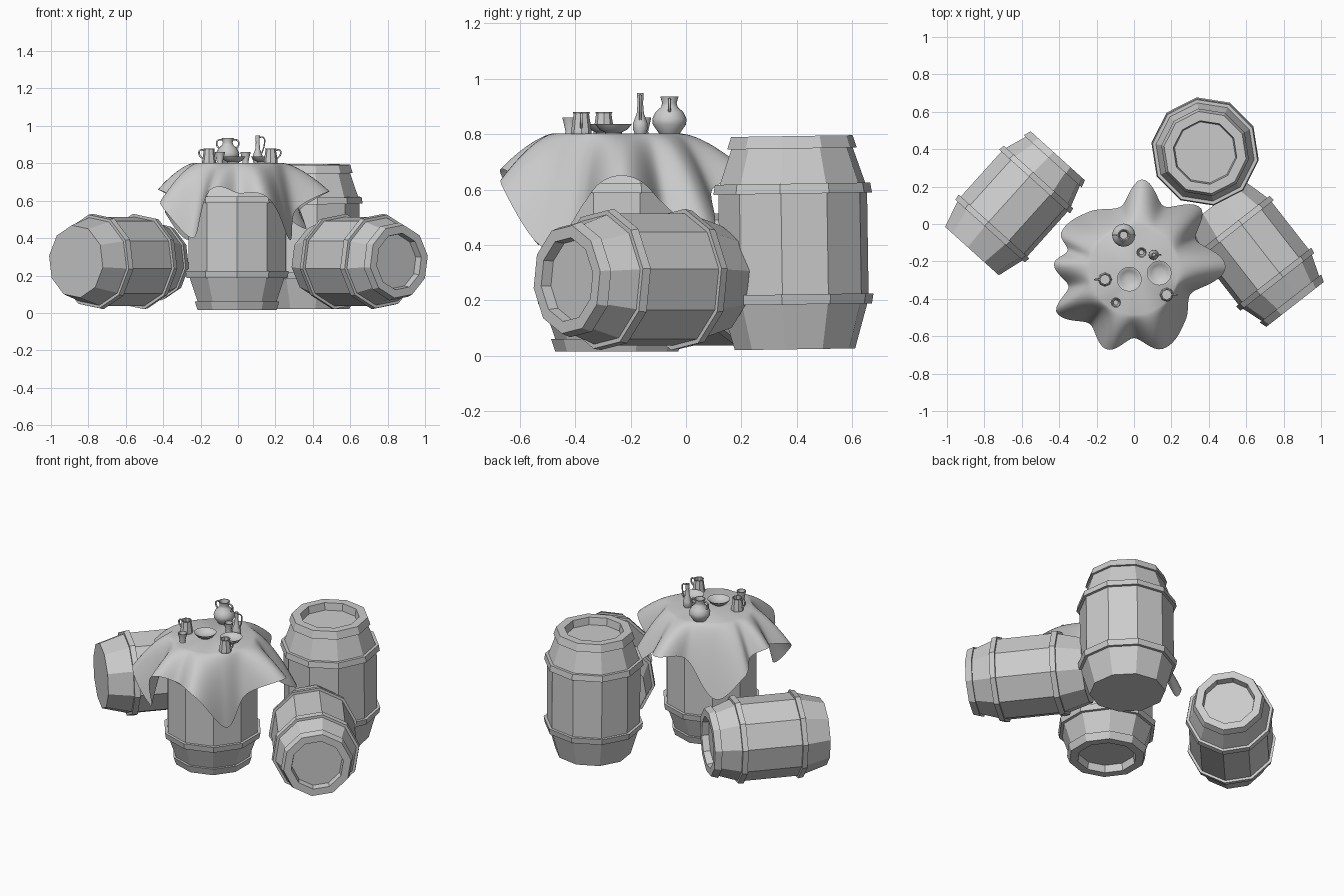
import bpy, math
from mathutils import Vector, Matrix
from math import radians, sin, cos, pi

if "Cube" in bpy.data.objects:
    bpy.data.objects.remove(bpy.data.objects["Cube"])


def mesh_object(name, verts, faces, matrix=Matrix(), smooth=False):
    me = bpy.data.meshes.new(name)
    me.from_pydata([matrix @ Vector(v) for v in verts], [], faces)
    me.update()
    ob = bpy.data.objects.new(name, me)
    bpy.context.collection.objects.link(ob)
    if smooth:
        for o in bpy.context.selected_objects:
            o.select_set(False)
        bpy.context.view_layer.objects.active = ob
        ob.select_set(True)
        bpy.ops.object.shade_smooth_by_angle(angle=radians(50))
    return ob


def lathe(profile, n, base=0):
    """Spin (radius, height) points round z; both ends are capped."""
    verts, faces = [], []
    for r, z in profile:
        for k in range(n):
            a = 2 * pi * k / n
            verts.append((r * cos(a), r * sin(a), z))
    for i in range(len(profile) - 1):
        for k in range(n):
            k2 = (k + 1) % n
            faces.append([base + j for j in (i * n + k, i * n + k2, (i + 1) * n + k2, (i + 1) * n + k)])
    faces.append([base + k for k in reversed(range(n))])
    last = (len(profile) - 1) * n
    faces.append([base + last + k for k in range(n)])
    return verts, faces


# Barrel: ten-sided, hooped, flat bottom, lipped and recessed top
H = 0.77
BODY = [(0.22, 0), (0.272, 0.18), (0.272, 0.58), (0.222, 0.725), (0.237, 0.725),
        (0.222, H), (0.172, H), (0.165, H - 0.045)]


def hoop(z, flip):
    lo, hi = (0.29, 0.284) if flip else (0.284, 0.29)
    return [(0.25, z - 0.018), (lo, z - 0.018), (hi, z + 0.018), (0.25, z + 0.018)]


def barrel(name, centre, axis, scale=1.0, spin=0):
    verts, faces = [], []
    for prof in (BODY, hoop(0.18, False), hoop(0.58, True)):
        v, f = lathe(prof, 10, len(verts))
        verts += v
        faces += f
    rot = Vector(axis).to_track_quat('Z', 'Y').to_matrix().to_4x4()
    m = (Matrix.Translation(centre) @ rot @ Matrix.Rotation(radians(spin), 4, 'Z')
         @ Matrix.Scale(scale, 4) @ Matrix.Translation((0, 0, -H / 2)))
    mesh_object(name, verts, faces, m)


barrel("standing_barrel", (0.38, 0.388, 0.408), (0, -0.015, 1), 1, 27)
barrel("table_barrel", (-0.005, -0.25, 0.4), (0, 0, -1), 1, 18)
a = radians(48)
barrel("lying_barrel_left", (-0.637, 0.11, 0.275), (cos(a), sin(a), 0), 0.89, 9)
a = radians(-52)
barrel("lying_barrel_right", (0.65, -0.16, 0.275), (cos(a), sin(a), 0.0), 0.89, 9)

# Tablecloth: hem given as (angle, radius, height), corners hang lowest
HEM = [(-152, .47, .58), (-130, .37, .40), (-109, .445, .66), (-90, .36, .64),
       (-70, .445, .62), (-43, .38, .39), (-21, .33, .55), (2, .49, .65),
       (27, .37, .55), (43, .49, .45), (65, .38, .60), (85, .49, .65),
       (101, .35, .61), (129, .40, .39), (153, .44, .54), (163, .37, .61),
       (175, .43, .66), (194, .36, .62)]


def hem(ang):
    n = len(HEM)
    ang = (ang + 152) % 360 - 152
    i = max(k for k in range(n) if HEM[k][0] <= ang + 1e-6)
    p = []
    for k in (i - 1, i, i + 1, i + 2):
        t, r, z = HEM[k % n]
        p.append(Vector((t + 360 * (k // n), r, z)))
    t = (ang - p[1].x) / (p[2].x - p[1].x)
    q = 0.5 * (2 * p[1] + (p[2] - p[0]) * t + (2 * p[0] - 5 * p[1] + 4 * p[2] - p[3]) * t * t
               + (3 * p[1] - p[0] - 3 * p[2] + p[3]) * t ** 3)
    return q.y, q.z


N, RINGS, R0, TOP = 144, 18, 0.235, 0.802
verts, faces = [(0, -0.25, TOP)], []
for j in range(RINGS + 1):
    u = j / RINGS
    for k in range(N):
        ang = 360 * k / N
        rh, zh = hem(ang)
        r = R0 + (rh - R0) * u ** 0.85
        z = TOP - (TOP - zh) * u ** 1.3
        verts.append((r * cos(radians(ang)), -0.25 + r * sin(radians(ang)), z))
for k in range(N):
    k2 = (k + 1) % N
    faces.append((0, 1 + k, 1 + k2))
    for j in range(RINGS):
        b = 1 + j * N
        faces.append((b + k, b + N + k, b + N + k2, b + k2))
mesh_object("tablecloth", verts, faces, smooth=True)


# Tableware: lathed vessels with looped handles
def vessel(name, x, y, profile, n, smooth=True):
    v, f = lathe(profile, n)
    mesh_object(name, v, f, Matrix.Translation((x, y, TOP - 0.002)), smooth)


def handle(name, x, y, pts, side, radius=0.005):
    cu = bpy.data.curves.new(name, 'CURVE')
    cu.dimensions = '3D'
    cu.bevel_depth = radius
    cu.bevel_resolution = 1
    cu.resolution_u = 4
    cu.use_fill_caps = True
    sp = cu.splines.new('BEZIER')
    sp.bezier_points.add(len(pts) - 1)
    for bp, (dx, z) in zip(sp.bezier_points, pts):
        bp.co = (x + side * dx, y, TOP + z)
        bp.handle_left_type = bp.handle_right_type = 'AUTO'
    ob = bpy.data.objects.new(name, cu)
    bpy.context.collection.objects.link(ob)


# two-handled jug
vessel("jug", -0.055, -0.06, [(.036, 0), (.04, .006), (.06, .035), (.062, .055), (.05, .08), (.03, .098),
                              (.026, .112), (.033, .136), (.028, .136), (.021, .11), (.021, .09)], 16)
for s in (-1, 1):
    handle("jug_handle", -0.055, -0.06, [(.028, .125), (.055, .118), (.058, .095), (.048, .08)], s)

# slim pitcher
vessel("pitcher", 0.105, -0.165, [(.02, 0), (.027, .02), (.026, .04), (.013, .075), (.01, .11),
                                  (.012, .148), (.009, .148), (.007, .11)], 12)
handle("pitcher_handle", 0.105, -0.165, [(.009, .138), (.032, .135), (.036, .1), (.022, .05)], 1, 0.004)

# bowls
for x, y in ((0.135, -0.262), (-0.025, -0.295)):
    vessel("bowl", x, y, [(.03, 0), (.03, .006), (.05, .016), (.066, .036), (.061, .036),
                          (.045, .02), (.02, .013)], 20)

# faceted mugs with outward handles
for x, y, s in ((-0.155, -0.297, -1), (0.175, -0.378, 1)):
    vessel("mug", x, y, [(.037, 0), (.037, .01), (.028, .072), (.031, .08), (.025, .08), (.026, .015)], 8, False)
    handle("mug_handle", x, y, [(.026, .068), (.048, .068), (.052, .045), (.032, .022)], s)

# small tapered cups
for x, y in ((0.04, -0.152), (-0.097, -0.42)):
    vessel("cup", x, y, [(.018, 0), (.016, .01), (.028, .06), (.023, .06), (.013, .012)], 10)
